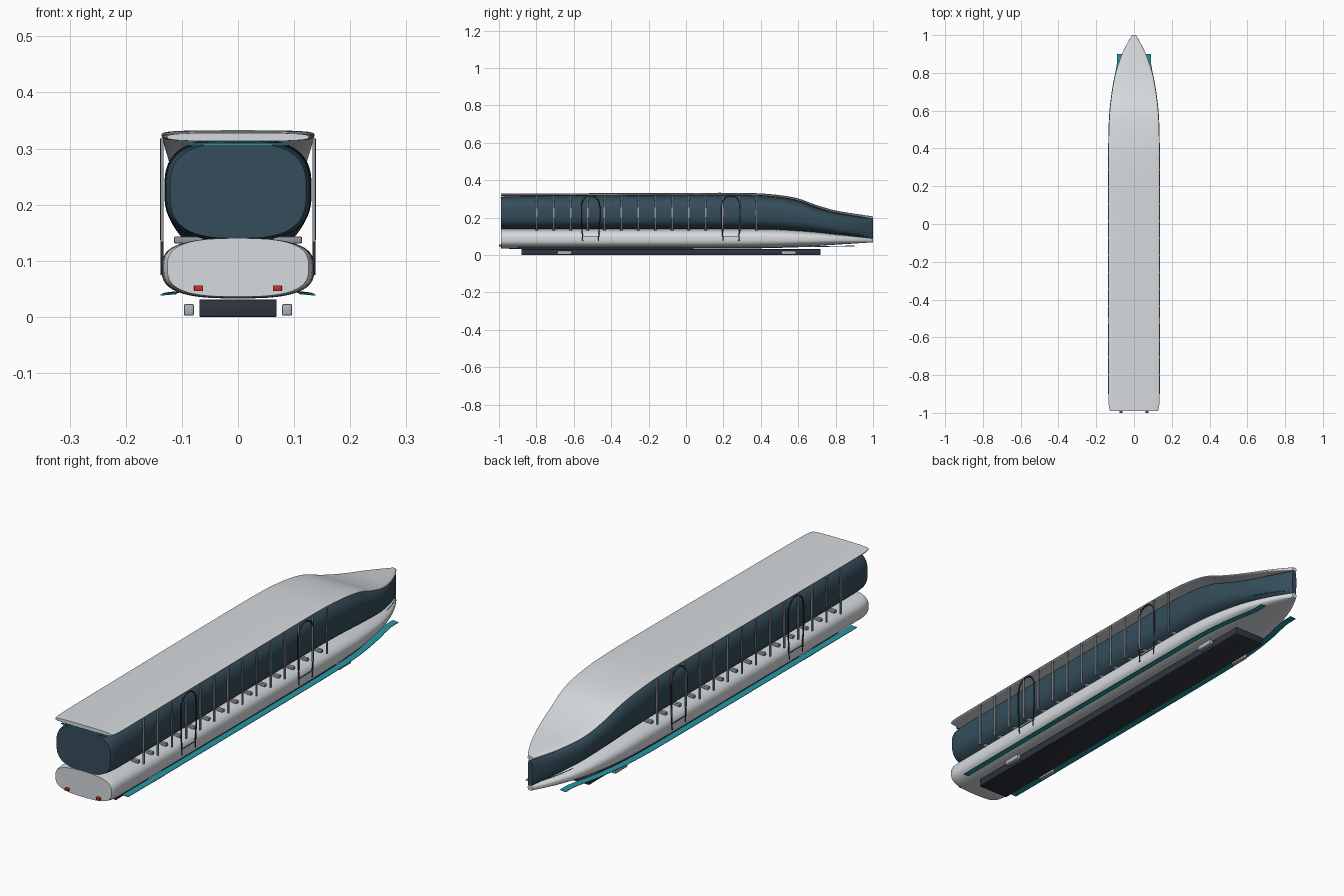
import bpy, bmesh, math
from mathutils import Vector

if "Cube" in bpy.data.objects:
    bpy.data.objects.remove(bpy.data.objects["Cube"])


def mat(name, rgb):
    m = bpy.data.materials.new(name)
    m.diffuse_color = (*rgb, 1)
    m.use_nodes = True
    m.node_tree.nodes["Principled BSDF"].inputs["Base Color"].default_value = m.diffuse_color
    return m


SHELL = mat("shell_grey", (0.68, 0.71, 0.73))
GLASS = mat("dark_glass", (0.035, 0.075, 0.105))
METAL = mat("grey_metal", (0.30, 0.32, 0.35))
PAD = mat("pad_grey", (0.42, 0.45, 0.50))
DARK = mat("undercarriage", (0.03, 0.035, 0.05))
TEAL = mat("teal_trim", (0.02, 0.30, 0.36))
RED = mat("red_lamp", (0.60, 0.03, 0.02))

# Stations along the body: y, half width, roof top, belt line, keel
STATIONS = [
    (-0.99, 0.126, 0.328, 0.138, 0.036),
    (-0.975, 0.132, 0.328, 0.138, 0.034),
    (-0.93, 0.135, 0.328, 0.138, 0.033),
    (-0.50, 0.136, 0.330, 0.138, 0.033),
    (0.00, 0.136, 0.332, 0.138, 0.033),
    (0.35, 0.135, 0.331, 0.137, 0.035),
    (0.50, 0.133, 0.320, 0.134, 0.038),
    (0.60, 0.128, 0.302, 0.128, 0.042),
    (0.70, 0.116, 0.266, 0.120, 0.048),
    (0.80, 0.097, 0.238, 0.109, 0.055),
    (0.90, 0.063, 0.221, 0.098, 0.061),
    (0.96, 0.034, 0.212, 0.091, 0.065),
    (1.00, 0.010, 0.206, 0.086, 0.067),
]


def slope(i, k):
    a, b = STATIONS[max(i - 1, 0)], STATIONS[min(i + 1, len(STATIONS) - 1)]
    return (b[k] - a[k]) / (b[0] - a[0])


def body(y):
    """Smoothly interpolated half width, roof, belt and keel at y."""
    i = 0
    while i < len(STATIONS) - 2 and y > STATIONS[i + 1][0]:
        i += 1
    p, q = STATIONS[i], STATIONS[i + 1]
    h = q[0] - p[0]
    t = (y - p[0]) / h
    return [(2*t**3 - 3*t**2 + 1) * p[k] + (t**3 - 2*t**2 + t) * h * slope(i, k)
            + (3*t**2 - 2*t**3) * q[k] + (t**3 - t**2) * h * slope(i + 1, k)
            for k in range(1, 5)]


YS = [-0.99, -0.983, -0.975, -0.96, -0.945, -0.93]
YS += [-0.86 + 0.08 * i for i in range(15)] + [0.30 + 0.02 * i for i in range(36)]


def finish(name, bm, material, angle=35):
    bmesh.ops.recalc_face_normals(bm, faces=bm.faces[:])
    me = bpy.data.meshes.new(name)
    bm.to_mesh(me)
    bm.free()
    ob = bpy.data.objects.new(name, me)
    bpy.context.collection.objects.link(ob)
    me.materials.append(material)
    bpy.ops.object.select_all(action='DESELECT')
    ob.select_set(True)
    bpy.context.view_layer.objects.active = ob
    bpy.ops.object.shade_smooth_by_angle(angle=math.radians(angle))
    return ob


def loft(name, section, material, power, n=56):
    """Superellipse rings; section(y) gives half width, bottom and top."""
    bm = bmesh.new()
    rings = []
    for y in YS:
        w, lo, hi = section(y)
        ring = []
        for j in range(n):
            a = 2 * math.pi * (j + 0.5) / n
            c, s = math.cos(a), math.sin(a)
            x = w * math.copysign(abs(c) ** (2 / power), c)
            z = (lo + hi) / 2 + (hi - lo) / 2 * math.copysign(abs(s) ** (2 / power), s)
            ring.append(bm.verts.new((x, y, z)))
        rings.append(ring)
    for a, b in zip(rings, rings[1:]):
        for j in range(n):
            k = (j + 1) % n
            bm.faces.new((a[j], a[k], b[k], b[j]))
    bm.faces.new(rings[0])
    bm.faces.new(rings[-1])
    return finish(name, bm, material)


def hull_section(y):
    w, roof, belt, keel = body(y)
    return w, keel, belt + 0.002


def glass_section(y):
    w, roof, belt, keel = body(y)
    e = 0.004 * max(0, (-0.93 - y) / 0.06)
    return w * 0.965, belt - 0.002 + e, roof - 0.014 - e


def roof_section(y):
    w, roof, belt, keel = body(y)
    return w, roof - 0.015, roof


loft("lower_hull", hull_section, SHELL, 2.9)
loft("glass_cabin", glass_section, GLASS, 2.9)
loft("roof_shell", roof_section, SHELL, 3.2)


def box(name, centre, size, material, bevel=0.0):
    bm = bmesh.new()
    bmesh.ops.create_cube(bm, size=1)
    for v in bm.verts:
        v.co = Vector([c + p * s for c, p, s in zip(centre, v.co, size)])
    if bevel:
        bmesh.ops.bevel(bm, geom=bm.edges[:], offset=bevel, segments=2,
                        profile=0.5, affect='EDGES')
    return finish(name, bm, material)


def tube(name, points, radius, material, cyclic=False):
    cu = bpy.data.curves.new(name, 'CURVE')
    cu.dimensions = '3D'
    cu.bevel_depth = radius
    cu.bevel_resolution = 1
    cu.use_fill_caps = True
    sp = cu.splines.new('POLY')
    sp.points.add(len(points) - 1)
    for p, co in zip(sp.points, points):
        p.co = (*co, 1)
    sp.use_cyclic_u = cyclic
    cu.materials.append(material)
    ob = bpy.data.objects.new(name, cu)
    bpy.context.collection.objects.link(ob)
    return ob


# Undercarriage beam
box("undercarriage_beam", (0, -0.08, 0.0155), (0.138, 1.60, 0.031), DARK, 0.002)

for side, tag in ((1, "right"), (-1, "left")):
    # Window posts with foot brackets
    for i in range(14):
        y = -0.797 + 0.0903 * i
        box(f"post_{tag}_{i}", (side * 0.1355, y, 0.226), (0.005, 0.008, 0.186), METAL)
        box(f"bracket_{tag}_{i}", (side * 0.088, y, 0.137), (0.052, 0.014, 0.012), METAL, 0.002)
    # Door frames: arched loops hugging the body side
    for i, yc in enumerate((-0.51, 0.24)):
        arch = [(side * 0.135, yc - 0.042, 0.075), (side * 0.136, yc - 0.049, 0.18)]
        for k in range(13):
            a = math.pi * (1 - k / 12)
            arch.append((side * 0.136, yc + 0.049 * math.cos(a), 0.26 + 0.056 * math.sin(a)))
        arch += [(side * 0.136, yc + 0.049, 0.18), (side * 0.135, yc + 0.042, 0.075)]
        tube(f"door_frame_{tag}_{i}", arch, 0.003, DARK)
        tube(f"door_sill_{tag}_{i}", [(side * 0.136, yc - 0.044, 0.10),
                                      (side * 0.136, yc + 0.044, 0.10)], 0.0015, DARK)
    # Support pads
    for i, y in enumerate((-0.65, 0.55)):
        box(f"pad_{tag}_{i}", (side * 0.0875, y, 0.0125), (0.018, 0.078, 0.021), PAD, 0.003)
    # Tail lamp
    box(f"tail_lamp_{tag}", (side * 0.07, -0.992, 0.051), (0.016, 0.016, 0.010), RED, 0.001)
    # Thin teal fin along the lower edge
    bm = bmesh.new()
    rows = []
    for k in range(37):
        y = -0.9 + 0.05 * k
        x = min(0.139, body(min(y, 0.83))[0] + 0.002)
        z = 0.040 + 0.008 * max(0, (y - 0.4) / 0.5)
        rows.append([bm.verts.new((side * (x + dx), y, z + dz))
                     for dx, dz in ((-0.026, 0.002), (0, 0), (0, -0.002), (-0.026, 0))])
    for a, b in zip(rows, rows[1:]):
        for j in range(4):
            bm.faces.new((a[j], a[(j + 1) % 4], b[(j + 1) % 4], b[j]))
    bm.faces.new(rows[0])
    bm.faces.new(rows[-1])
    finish(f"side_fin_{tag}", bm, TEAL)
    # Nose accent strip
    tube(f"nose_strip_{tag}",
         [(side * (body(y)[0] * 0.95), y, body(y)[2] + 0.012)
          for y in (0.84, 0.87, 0.9, 0.93, 0.96, 0.985)], 0.0015, TEAL)

# Teal strip across the rear above the window
box("rear_strip", (0, -0.988, 0.308), (0.20, 0.006, 0.003), TEAL)
